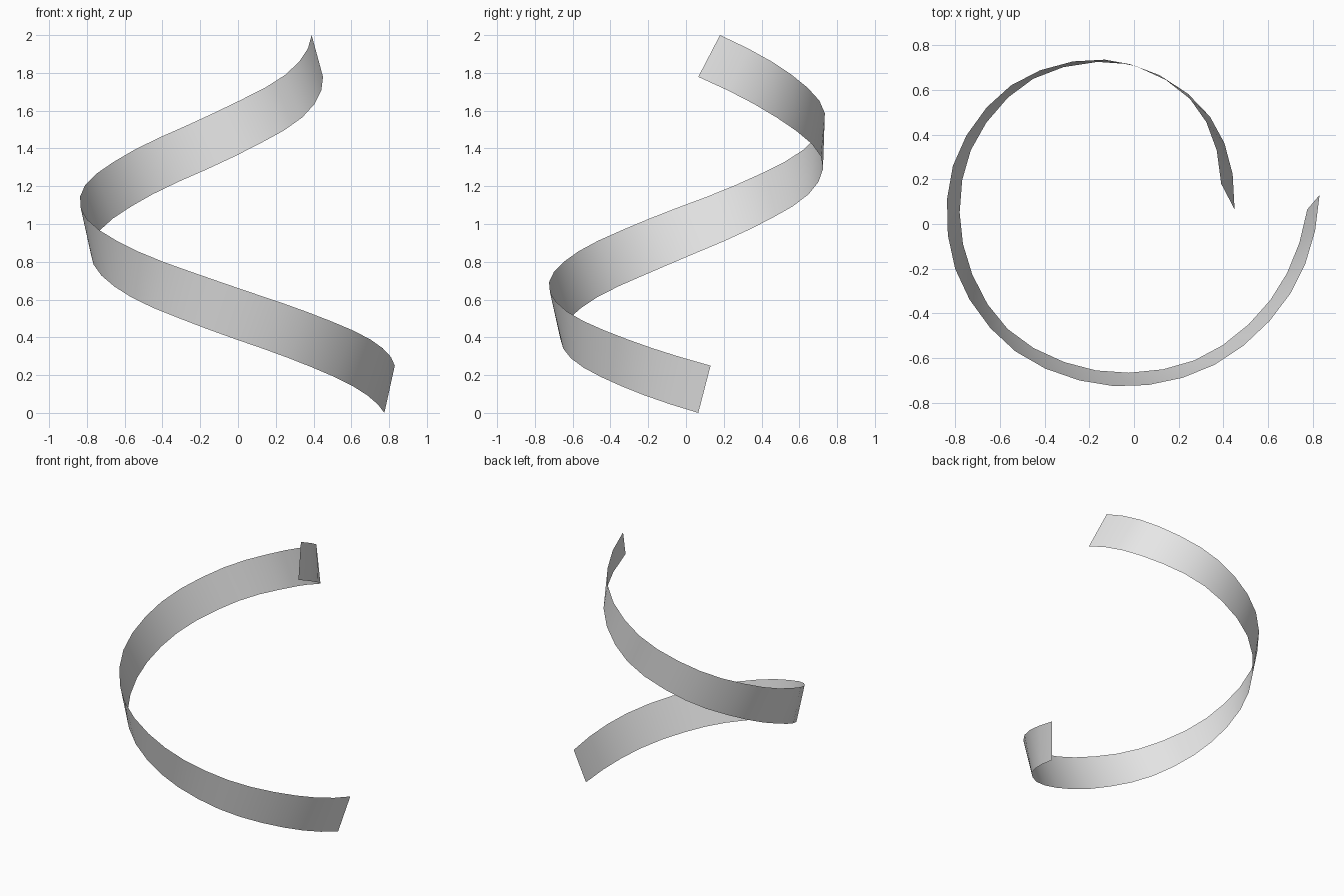
import bpy
import bmesh
from mathutils import Vector

cube = bpy.data.objects.get("Cube")
if cube:
    bpy.data.objects.remove(cube, do_unlink=True)

STEPS = 3  # mesh segments between neighbouring guide points

# Plan guides (x, y) for the two rims of the ribbon, from the foot upwards
upper_plan = [(.83, .13), (.70, -.31), (.36, -.63), (-.09, -.725), (-.53, -.57), (-.80, -.20),
              (-.81, .26), (-.55, .62), (-.13, .735), (.25, .56), (.39, .18)]
lower_plan = [(.775, .065), (.61, -.34), (.27, -.61), (-.17, -.655), (-.565, -.47), (-.765, -.09),
              (-.73, .33), (-.45, .65), (-.02, .715), (.34, .48), (.45, .065)]


def smooth_path(plan):
    """Catmull-Rom curve through the guide points, with extrapolated ends."""
    p = [Vector(q) for q in plan]
    p = [3 * p[0] - 3 * p[1] + p[2]] + p + [3 * p[-1] - 3 * p[-2] + p[-3]]
    path = []
    for a, b, c, d in zip(p, p[1:], p[2:], p[3:]):
        for k in range(STEPS):
            t = k / STEPS
            path.append(b + (c - a) * t / 2
                        + (2 * a - 5 * b + 4 * c - d) * t ** 2 / 2
                        + (3 * b - a - 3 * c + d) * t ** 3 / 2)
    return path + [p[-2]]


def raise_path(path, start, rise, gain):
    """Lift a plan path into a climb that steepens gently."""
    last = len(path) - 1
    return [Vector((q.x, q.y, start + rise * i / last + gain * (i / last) ** 2))
            for i, q in enumerate(path)]


# Material
grey = bpy.data.materials.new("light grey")
grey.use_nodes = True
colour = (0.8, 0.8, 0.8, 1)
grey.diffuse_color = colour
for node in grey.node_tree.nodes:
    if node.type == 'BSDF_PRINCIPLED':
        node.inputs["Base Color"].default_value = colour

# Spiral ribbon: one strip of quads between the rims
bm = bmesh.new()
upper = [bm.verts.new(v) for v in raise_path(smooth_path(upper_plan), .25, 1.354, .396)]
lower = [bm.verts.new(v) for v in raise_path(smooth_path(lower_plan), 0, 1.365, .414)]
for i in range(len(upper) - 1):
    face = bm.faces.new((lower[i], upper[i], upper[i + 1], lower[i + 1]))
    face.smooth = True
mesh = bpy.data.meshes.new("spiral_ribbon")
bm.to_mesh(mesh)
bm.free()
mesh.materials.append(grey)
ribbon = bpy.data.objects.new("spiral_ribbon", mesh)
bpy.context.collection.objects.link(ribbon)
